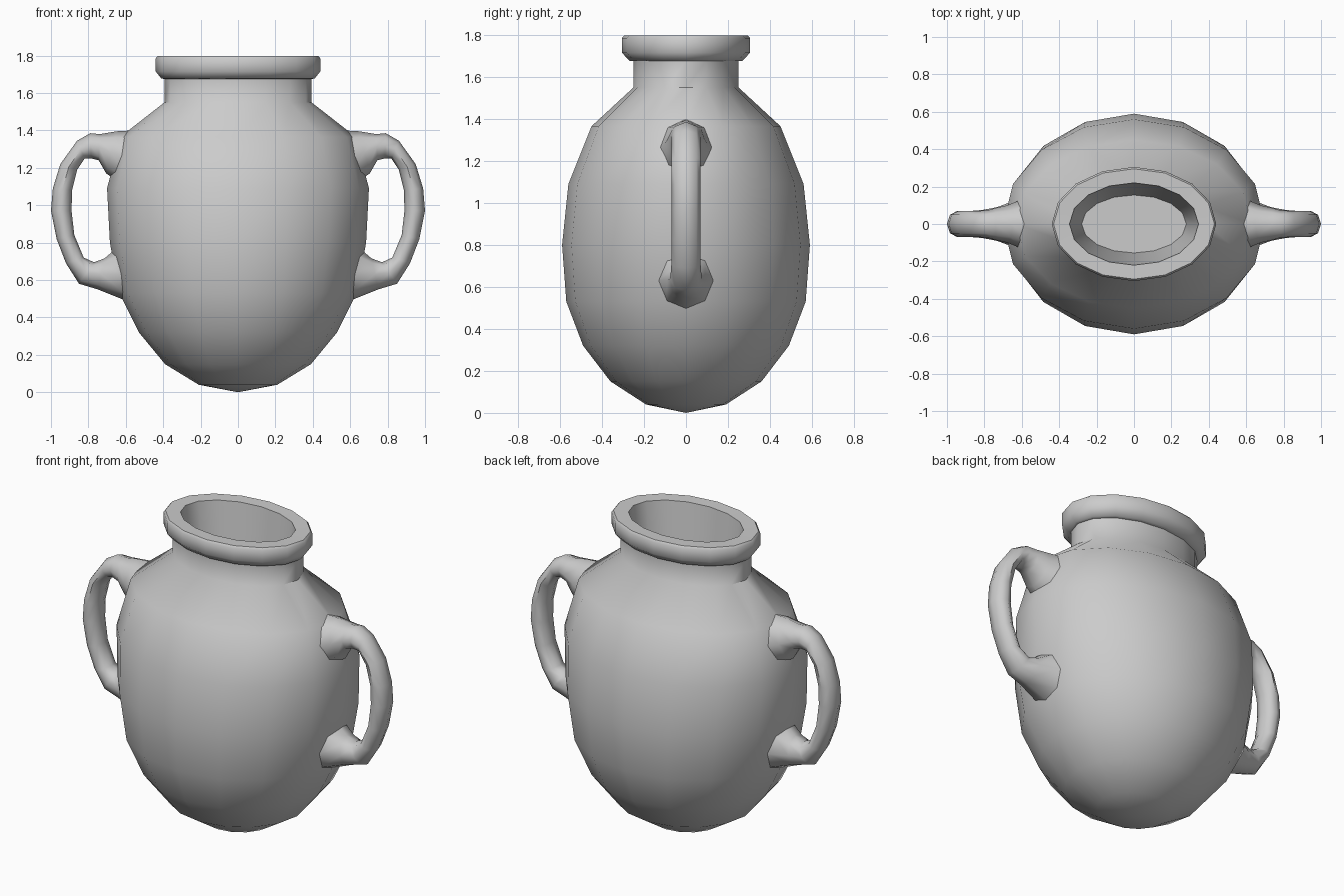
import bpy, bmesh, math

if "Cube" in bpy.data.objects:
    bpy.data.objects.remove(bpy.data.objects["Cube"])


def loft(name, rings, tip=None, cap_start=False, smooth=50):
    """Skin a list of equal-length point rings, with an optional start tip and end cap."""
    bm = bmesh.new()
    loops = [[bm.verts.new(p) for p in ring] for ring in rings]
    n = len(loops[0])
    for a, b in zip(loops, loops[1:]):
        for i in range(n):
            j = (i + 1) % n
            bm.faces.new((a[i], a[j], b[j], b[i]))
    if tip:
        t = bm.verts.new(tip)
        for i in range(n):
            bm.faces.new((t, loops[0][(i + 1) % n], loops[0][i]))
    if cap_start:
        bm.faces.new(loops[0][::-1])
    bm.faces.new(loops[-1])
    bmesh.ops.recalc_face_normals(bm, faces=bm.faces)
    me = bpy.data.meshes.new(name)
    bm.to_mesh(me)
    bm.free()
    ob = bpy.data.objects.new(name, me)
    bpy.context.collection.objects.link(ob)
    bpy.ops.object.select_all(action='DESELECT')
    ob.select_set(True)
    bpy.context.view_layer.objects.active = ob
    bpy.ops.object.shade_smooth_by_angle(angle=math.radians(smooth))
    return ob


def oval(rx, ry, z, n=16):
    return [(rx * math.cos(math.tau * i / n), ry * math.sin(math.tau * i / n), z)
            for i in range(n)]


# Jar: oval belly, neck, rim and tapered inside (x radius, y radius, height)
profile = [
    (0.21, 0.19, 0.04), (0.39, 0.36, 0.15), (0.53, 0.49, 0.32),
    (0.635, 0.57, 0.53), (0.685, 0.59, 0.80), (0.70, 0.56, 1.09),
    (0.63, 0.45, 1.365), (0.393, 0.25, 1.55),
    (0.393, 0.25, 1.675), (0.41, 0.27, 1.677), (0.44, 0.305, 1.715),
    (0.44, 0.305, 1.785), (0.43, 0.295, 1.797),
    (0.345, 0.22, 1.795), (0.28, 0.155, 1.2),
]
loft("jar_body", [oval(*p) for p in profile], tip=(0, 0, 0.0))

# Handles: outer edge x, z / inner edge x, z / half width
sections = [
    (0.56, 1.40, 0.60, 1.10, 0.14), (0.65, 1.395, 0.705, 1.17, 0.10),
    (0.74, 1.380, 0.745, 1.24, 0.085), (0.79, 1.385, 0.785, 1.25, 0.072),
    (0.86, 1.345, 0.82, 1.25, 0.07), (0.95, 1.22, 0.86, 1.19, 0.07),
    (0.99, 1.09, 0.887, 1.08, 0.07), (1.00, 0.97, 0.89, 0.97, 0.07),
    (0.97, 0.82, 0.875, 0.84, 0.07), (0.92, 0.69, 0.825, 0.72, 0.07),
    (0.85, 0.58, 0.77, 0.695, 0.075), (0.75, 0.55, 0.715, 0.715, 0.09),
    (0.60, 0.49, 0.65, 0.77, 0.13),
]
rings = []
for ox, oz, ix, iz, w in sections:
    cx, cz, dx, dz = (ox + ix) / 2, (oz + iz) / 2, (ox - ix) / 2, (oz - iz) / 2
    rings.append([(cx + dx * math.cos(a), w * math.sin(a), cz + dz * math.cos(a))
                  for a in (math.tau * k / 8 for k in range(8))])
handles = loft("handles", rings, cap_start=True, smooth=60)
mirror = handles.modifiers.new("mirror", 'MIRROR')
mirror.use_axis = (True, False, False)
